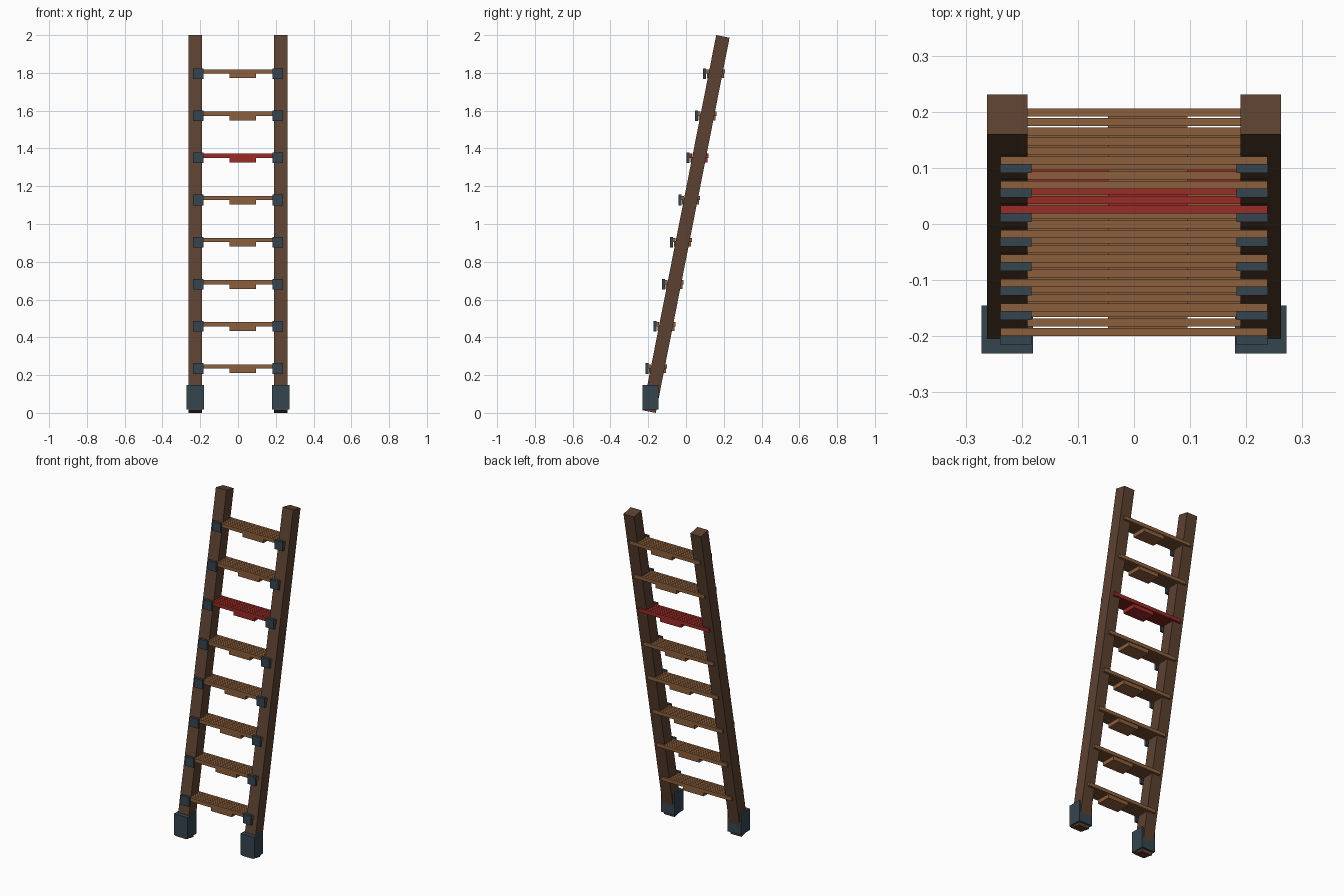
import bpy, bmesh, math
from mathutils import Matrix, Vector

if "Cube" in bpy.data.objects:
    bpy.data.objects.remove(bpy.data.objects["Cube"])


def material(name, rgb):
    m = bpy.data.materials.new(name)
    m.use_nodes = True
    m.diffuse_color = (*rgb, 1)
    m.node_tree.nodes["Principled BSDF"].inputs["Base Color"].default_value = (*rgb, 1)
    return m


dark_wood = material("dark wood", (0.107, 0.053, 0.031))
light_wood = material("light wood", (0.258, 0.112, 0.045))
red_paint = material("red paint", (0.32, 0.025, 0.02))
slate_metal = material("slate metal", (0.037, 0.06, 0.078))


def boxes(name, spans, mat, matrix=Matrix()):
    """One object made of boxes, each given as (x, y, z) ranges."""
    bm = bmesh.new()
    for span in spans:
        lo = Vector([r[0] for r in span])
        hi = Vector([r[1] for r in span])
        place = Matrix.Translation((lo + hi) / 2) @ Matrix.Diagonal((*(hi - lo), 1))
        bmesh.ops.create_cube(bm, size=1, matrix=matrix @ place)
    mesh = bpy.data.meshes.new(name)
    bm.to_mesh(mesh)
    bm.free()
    mesh.materials.append(mat)
    obj = bpy.data.objects.new(name, mesh)
    bpy.context.collection.objects.link(obj)
    return obj


# Leaning rails with a boot on each foot
TILT = math.radians(11.12)
RAIL = 0.072
length = (2 - RAIL * math.sin(TILT)) / math.cos(TILT)
lean = Matrix.Translation((0, 0, 1)) @ Matrix.Rotation(-TILT, 4, "X")
for side, s in (("left", 1), ("right", -1)):
    x = s * 0.226
    boxes(side + "_rail", [((x - RAIL / 2, x + RAIL / 2), (-RAIL / 2, RAIL / 2),
                            (-length / 2, length / 2))], dark_wood, lean)
    boxes(side + "_foot", [((x - 0.046, x + 0.046), (-0.231, -0.145),
                            (0.018, 0.148))], slate_metal)

# Slatted treads, each with a support block and two front brackets
SLATS, GAP, DEPTH = 6, 0.0025, 0.1
pitch = (DEPTH + GAP) / SLATS
for i in range(8):
    z = 0.257 + i * 0.223
    y = -0.2 + i * 0.0437
    wood = red_paint if i == 5 else light_wood
    n = str(i + 1)
    slats = [((-0.238, 0.238), (y + k * pitch, y + (k + 1) * pitch - GAP), (z - 0.022, z))
             for k in range(SLATS)]
    boxes("tread_" + n, slats, wood)
    boxes("tread_block_" + n, [((-0.046, 0.095), (y + 0.005, y + 0.095),
                                (z - 0.046, z - 0.022))], wood)
    for side, s in (("left", 1), ("right", -1)):
        x = s * 0.211
        boxes(side + "_bracket_" + n, [((x - 0.028, x + 0.028), (y - 0.015, y + 0.001),
                                        (z - 0.05, z + 0.006))], slate_metal)
